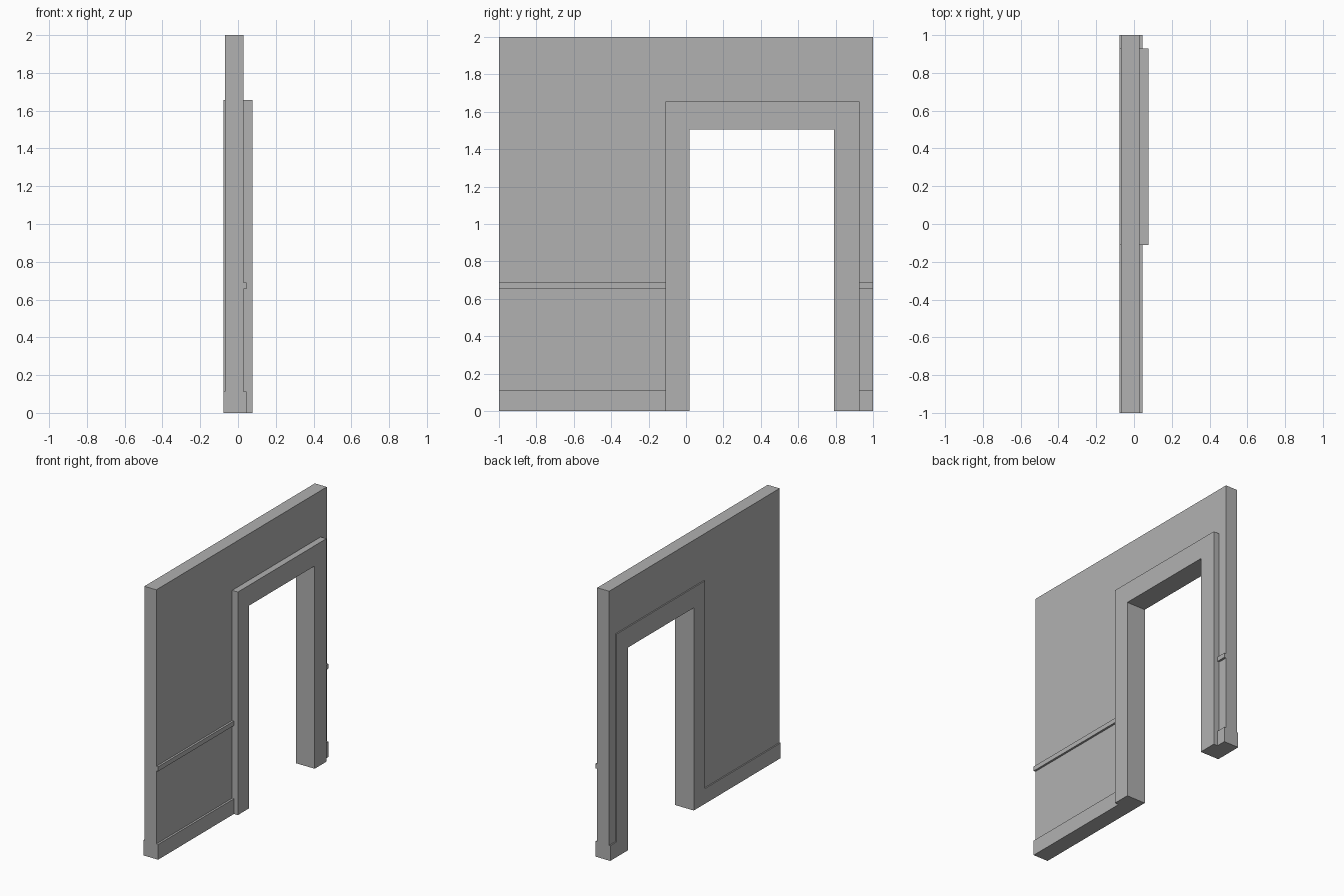
import bpy
import bmesh

if "Cube" in bpy.data.objects:
    bpy.data.objects.remove(bpy.data.objects["Cube"])

WALL_X = (-0.069, 0.029)          # back and front faces of the wall
BASE_X = (-0.078, 0.044)          # back and front faces of the skirting
FRAME_X = (-0.078, 0.076)         # back and front faces of the door frame
OUTER = (-0.11, 0.928, 1.656)     # frame outline: y min, y max, top
INNER = (0.02, 0.791, 1.505)      # doorway: y min, y max, top

# Dark grey shared by every part
grey = bpy.data.materials.new("dark_grey")
grey.diffuse_color = (0.44, 0.44, 0.44, 1)
grey.use_nodes = True
grey.node_tree.nodes["Principled BSDF"].inputs["Base Color"].default_value = grey.diffuse_color


def extrude_x(name, outline, x0, x1):
    """Extrude a (y, z) outline from x0 to x1."""
    bm = bmesh.new()
    face = bm.faces.new([bm.verts.new((x0, y, z)) for y, z in outline])
    ext = bmesh.ops.extrude_face_region(bm, geom=[face], use_keep_orig=True)
    verts = [g for g in ext["geom"] if isinstance(g, bmesh.types.BMVert)]
    bmesh.ops.translate(bm, verts=verts, vec=(x1 - x0, 0, 0))
    bmesh.ops.recalc_face_normals(bm, faces=bm.faces)
    mesh = bpy.data.meshes.new(name)
    bm.to_mesh(mesh)
    bm.free()
    mesh.materials.append(grey)
    obj = bpy.data.objects.new(name, mesh)
    bpy.context.collection.objects.link(obj)
    return obj


def arch(outer, inner):
    """Square-headed arch outline standing on the ground."""
    (a, b, top), (c, d, head) = outer, inner
    return [(a, 0), (a, top), (b, top), (b, 0),
            (d, 0), (d, head), (c, head), (c, 0)]


def strip(name, y0, y1, z0, z1, x0, x1):
    return extrude_x(name, [(y0, z0), (y1, z0), (y1, z1), (y0, z1)], x0, x1)


# Wall panel around the frame, and the full-depth door frame
extrude_x("wall", arch((-1, 1, 2), OUTER), *WALL_X)
extrude_x("door_frame", arch(OUTER, INNER), *FRAME_X)

# Skirting on both faces and a chair rail on the front, each side of the door
for side, y0, y1 in (("left", -1, OUTER[0]), ("right", OUTER[1], 1)):
    strip("skirting_front_" + side, y0, y1, 0, 0.113, WALL_X[1], BASE_X[1])
    strip("skirting_back_" + side, y0, y1, 0, 0.113, BASE_X[0], WALL_X[0])
    strip("chair_rail_" + side, y0, y1, 0.656, 0.69, WALL_X[1], BASE_X[1])
